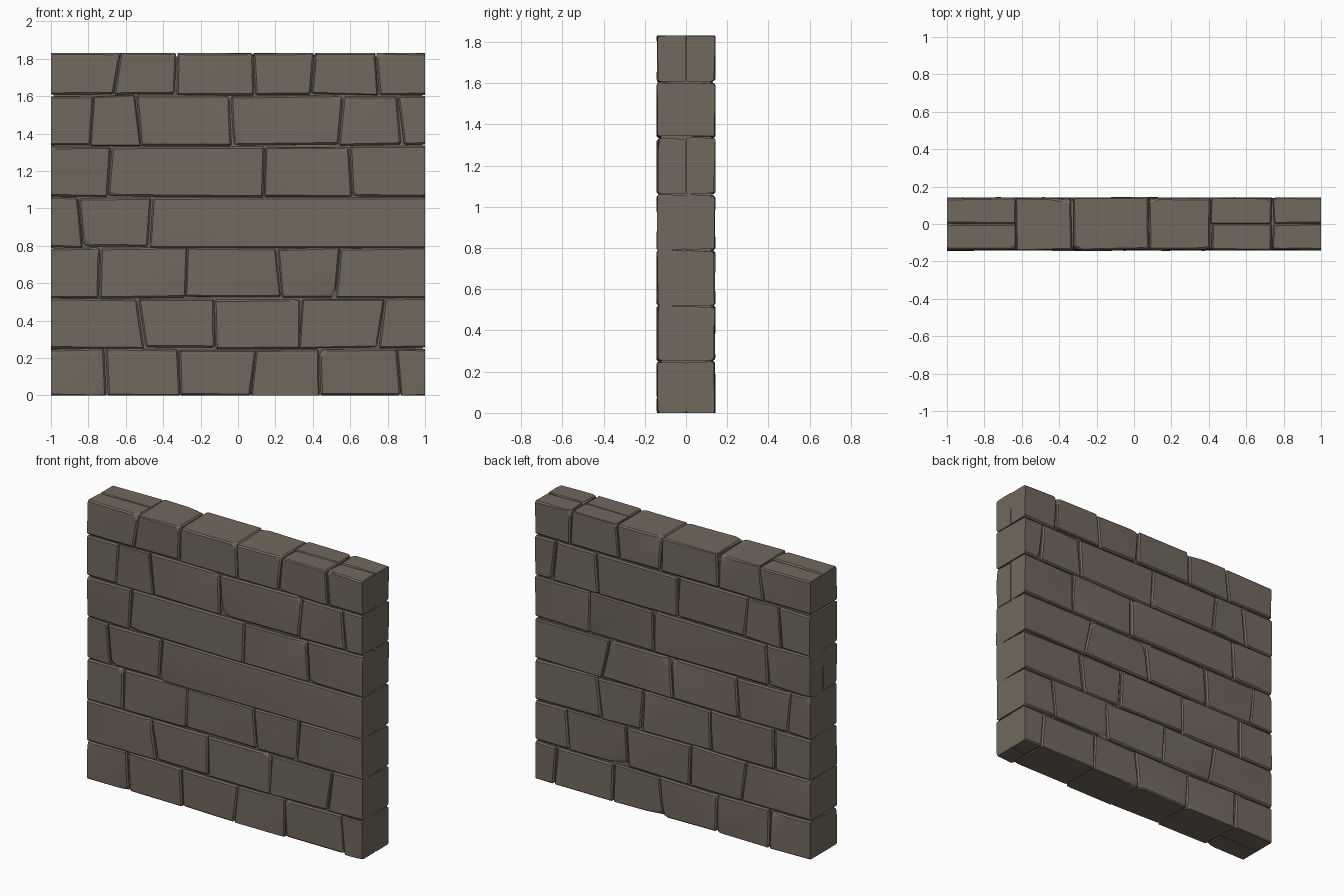
import bpy
import bmesh
import random
from mathutils import Vector

random.seed(7)

default = bpy.data.objects.get("Cube")
if default:
    bpy.data.objects.remove(default, do_unlink=True)

# One dull brown-grey stone colour
stone_colour = (0.165, 0.14, 0.11, 1)
stone_mat = bpy.data.materials.new("brown_grey_stone")
stone_mat.use_nodes = True
stone_mat.diffuse_color = stone_colour
stone_mat.node_tree.nodes["Principled BSDF"].inputs["Base Color"].default_value = stone_colour

HALF_LENGTH, HALF_DEPTH, HEIGHT = 1.0, 0.139, 1.832
GAP = 0.003
stones = []


def jitter(amount):
    return random.uniform(-amount, amount)


def slice_off(bm, point, normal):
    """Cut away everything on the normal's side and cap the cut."""
    cut = bmesh.ops.bisect_plane(bm, geom=bm.verts[:] + bm.edges[:] + bm.faces[:],
                                 plane_co=point, plane_no=normal, clear_outer=True)
    edges = [e for e in cut["geom_cut"] if isinstance(e, bmesh.types.BMEdge)]
    if edges:
        bmesh.ops.contextual_create(bm, geom=edges)


def finish(bm, name):
    bmesh.ops.recalc_face_normals(bm, faces=bm.faces[:])
    mesh = bpy.data.meshes.new(name)
    bm.to_mesh(mesh)
    bm.free()
    mesh.materials.append(stone_mat)
    obj = bpy.data.objects.new(name, mesh)
    bpy.context.scene.collection.objects.link(obj)
    return obj


def add_stone(name, left, right, y_range, z_range):
    """Rough block between two leaning joints, chipped and trimmed to the wall ends."""
    bm = bmesh.new()
    bmesh.ops.create_cube(bm, size=1)
    for v in bm.verts:
        top, far = v.co.z > 0, v.co.x > 0
        joint = right if far else left
        x = joint[1 if top else 0] + (-GAP if far else GAP)
        y = y_range[v.co.y > 0]
        z = z_range[top] + (-GAP if top else GAP)
        v.co = (x + jitter(0.006), y + jitter(0.005 if abs(y) > 0.1 else 0.002), z + jitter(0.006))

    # Knock one or two corners off the exposed faces
    outer = [v.co.copy() for v in bm.verts if abs(v.co.y) > 0.1]
    centre = sum((v.co for v in bm.verts), Vector()) / len(bm.verts)
    for corner in random.sample(outer, 2):
        d = corner - centre
        normal = Vector((d.x / abs(d.x) * random.uniform(0.15, 0.9),
                         d.y / abs(d.y),
                         d.z / abs(d.z) * random.uniform(0.15, 0.9))).normalized()
        slice_off(bm, corner - normal * random.uniform(0.008, 0.02), normal)

    bmesh.ops.bevel(bm, geom=bm.edges[:], offset=0.009, segments=1,
                    affect="EDGES", clamp_overlap=True)

    # Square the wall ends, base and top
    for point, normal in (((HALF_LENGTH, 0, 0), (1, 0, 0)), ((-HALF_LENGTH, 0, 0), (-1, 0, 0)),
                          ((0, 0, 0), (0, 0, -1)), ((0, 0, HEIGHT), (0, 0, 1))):
        slice_off(bm, point, normal)
    stones.append(finish(bm, name))


# Courses from the ground up: (height, joints as (x at bottom, x at top))
courses = [
    (0.25, [(-.70, -.71), (-.31, -.32), (.07, .10), (.44, .43), (.87, .85)]),
    (0.52, [(-.50, -.54), (-.12, -.13), (.33, .34), (.75, .78)]),
    (0.79, [(-.74, -.74), (-.28, -.27), (.23, .21), (.52, .55)]),
    (1.06, [(-.83, -.86), (-.48, -.46)]),
    (1.335, [(-.70, -.68), (.14, .14), (.61, .60)]),
    (1.605, [(-.79, -.77), (-.52, -.55), (-.03, -.04), (.54, .56), (.88, .85)]),
    (1.835, [(-.66, -.63), (-.33, -.33), (.09, .08), (.39, .41), (.75, .74)]),
]
long_course = 3
back_only_joints = [(.0, .02), (.52, .46)]
split_end_courses = (0, 4, 6)

FULL = (-HALF_DEPTH, HALF_DEPTH)
FRONT, BACK = (-HALF_DEPTH, 0), (0, HALF_DEPTH)
beyond = HALF_LENGTH + 0.03

bottom = -0.006
for row, (top, joints) in enumerate(courses):
    z_range = (bottom, top)
    ends = [(-beyond, -beyond)] + joints + [(beyond, beyond)]
    count = len(ends) - 1
    for i in range(count):
        name = f"stone_course{row + 1}_{i + 1}"
        left, right = ends[i], ends[i + 1]
        at_end = i in (0, count - 1) or (row == len(courses) - 1 and i == count - 2)
        if row == long_course and i == count - 1:
            # One long stone in front, three shorter ones behind
            add_stone(name + "_front", left, right, FRONT, z_range)
            behind = [left] + back_only_joints + [right]
            for k in range(len(behind) - 1):
                add_stone(f"{name}_back_{k + 1}", behind[k], behind[k + 1], BACK, z_range)
        elif row in split_end_courses and at_end:
            add_stone(name + "_front", left, right, FRONT, z_range)
            add_stone(name + "_back", left, right, BACK, z_range)
        else:
            add_stone(name, left, right, FULL, z_range)
    bottom = top

# Solid fill behind the joints
core = bmesh.new()
bmesh.ops.create_cube(core, size=1)
for v in core.verts:
    v.co = (v.co.x * 1.975, v.co.y * 0.245, (v.co.z + 0.5) * 1.805 + 0.006)
finish(core, "mortar_core")

# Soft shading on gentle facets, crisp chipped edges
bpy.ops.object.select_all(action="DESELECT")
for obj in stones:
    obj.select_set(True)
bpy.context.view_layer.objects.active = stones[0]
bpy.ops.object.shade_smooth_by_angle(angle=0.35)
